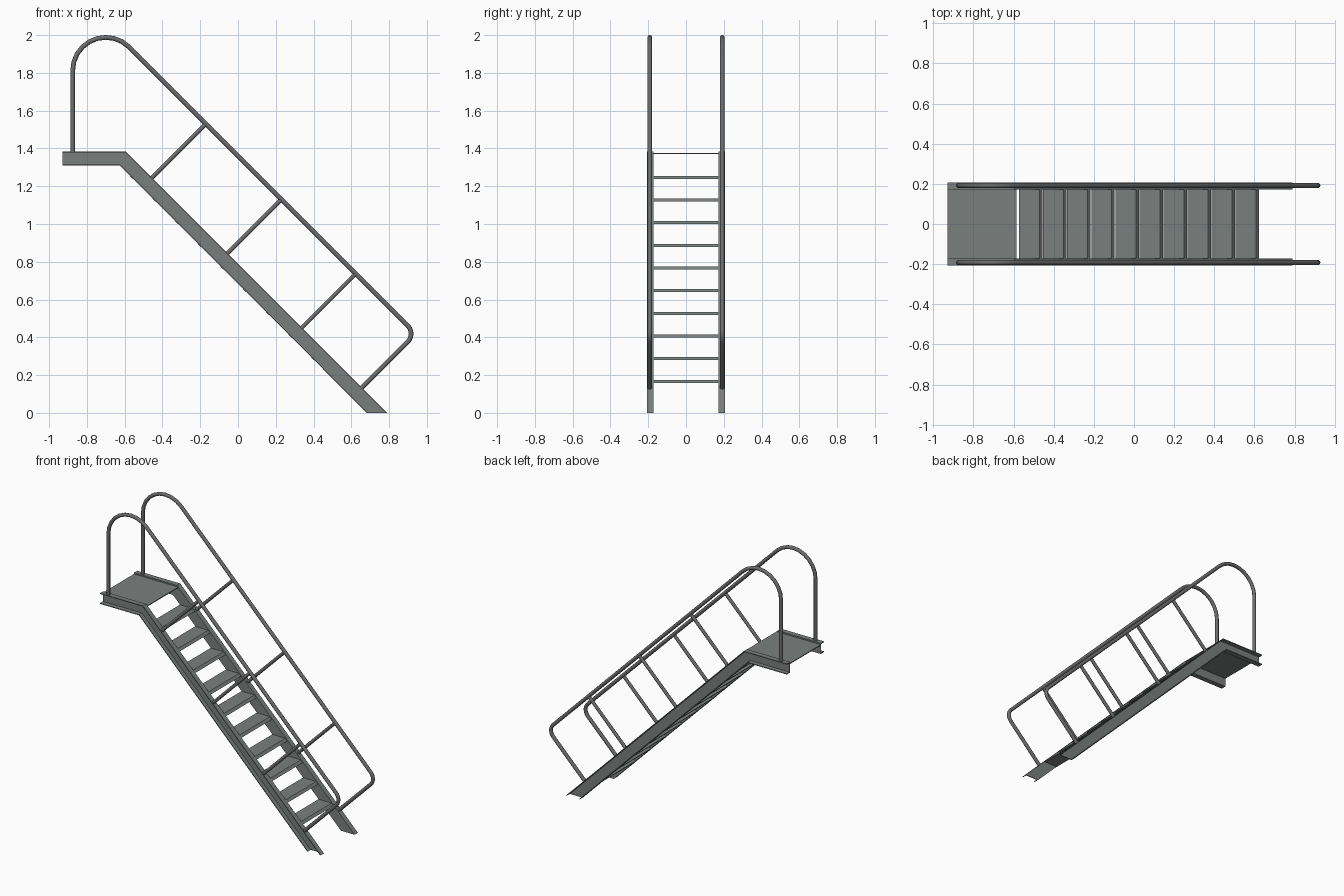
import bpy, bmesh, math

if "Cube" in bpy.data.objects:
    bpy.data.objects.remove(bpy.data.objects["Cube"])

SIDES = ((-1, "right"), (1, "left"))
RAIL_Y = 0.192


def paint(name, color):
    m = bpy.data.materials.new(name)
    m.diffuse_color = (*color, 1)
    m.use_nodes = True
    m.node_tree.nodes["Principled BSDF"].inputs["Base Color"].default_value = m.diffuse_color
    return m


STEEL = paint("steel", (0.195, 0.215, 0.21))
TUBE = paint("tube_steel", (0.15, 0.152, 0.15))


def loft(name, rings):
    """Closed solid through a list of equal-length rings."""
    bm = bmesh.new()
    vs = [[bm.verts.new(p) for p in ring] for ring in rings]
    n = len(vs[0])
    for a, b in zip(vs, vs[1:]):
        for i in range(n):
            j = (i + 1) % n
            bm.faces.new((a[i], a[j], b[j], b[i]))
    bm.faces.new(vs[0])
    bm.faces.new(vs[-1])
    bmesh.ops.recalc_face_normals(bm, faces=bm.faces)
    me = bpy.data.meshes.new(name)
    bm.to_mesh(me)
    bm.free()
    me.materials.append(STEEL)
    ob = bpy.data.objects.new(name, me)
    bpy.context.collection.objects.link(ob)


def slab(name, profile):
    """x-z profile extruded between the stringers."""
    loft(name, [[(x, y, z) for x, z in profile] for y in (-0.172, 0.172)])


def arc(cx, cz, r, a0, a1, n):
    angles = [math.radians(a0 + (a1 - a0) * i / n) for i in range(n + 1)]
    return [(cx + r * math.cos(a), cz + r * math.sin(a)) for a in angles]


def tube(name, pts, y, r):
    """Round tube along an x-z path, turned into a mesh."""
    cu = bpy.data.curves.new(name, 'CURVE')
    cu.dimensions = '3D'
    cu.bevel_depth = r
    cu.bevel_resolution = 3
    cu.use_fill_caps = True
    cu.materials.append(TUBE)
    sp = cu.splines.new('POLY')
    sp.points.add(len(pts) - 1)
    for p, (x, z) in zip(sp.points, pts):
        p.co = (x, y, z, 1)
    ob = bpy.data.objects.new(name, cu)
    bpy.context.collection.objects.link(ob)
    bpy.ops.object.select_all(action='DESELECT')
    ob.select_set(True)
    bpy.context.view_layer.objects.active = ob
    bpy.ops.object.convert(target='MESH')
    bpy.ops.object.shade_smooth_by_angle(angle=math.radians(40))


def channel_ring(s, top, bottom, profile):
    """Channel outline placed between a top and a bottom x-z point."""
    return [(top[0] + (bottom[0] - top[0]) * d, s * y,
             top[1] + (bottom[1] - top[1]) * d) for y, d in profile]


# Stringers: channels opening outward, bent from platform into the slope
stations = (((-0.93, 1.385), (-0.93, 1.31)),
            ((-0.595, 1.385), (-0.626, 1.31)),
            ((0.789, 0.0), (0.682, 0.0)))
T = 0.07
channel = ((0.207, 0), (0.207, T), (0.176, T), (0.176, 1 - T),
           (0.207, 1 - T), (0.207, 1), (0.171, 1), (0.171, 0))
for s, side in SIDES:
    loft(side + "_stringer", [channel_ring(s, t, b, channel) for t, b in stations])

# Platform plate
slab("platform", ((-0.93, 1.370), (-0.585, 1.370), (-0.585, 1.376), (-0.93, 1.376)))

# Treads, front and back edges cut parallel to the slope
for i in range(10):
    x, z = -0.12 * i, 0.167 + 0.12 * i
    slab(f"tread_{i + 1}", ((x + 0.624, z - 0.008), (x + 0.609, z + 0.008),
                            (x + 0.507, z + 0.008), (x + 0.522, z - 0.008)))

# Handrails: post, top bow, sloping rail, lower corner, return to stringer
c = 0.9415 - 0.06 * math.sqrt(2)
rail = ([(-0.875, 1.38)] + arc(-0.70, 1.813, 0.175, 180, 45, 9)
        + arc(c, 0.419, 0.06, 45, -45, 6) + [(0.654, 0.132)])
for s, side in SIDES:
    tube(side + "_handrail", rail, s * RAIL_Y, 0.0125)
    # Struts square to the slope, at constant x - z
    for n, k in enumerate((-1.70, -0.90, -0.113)):
        ends = [((q + k) / 2, (q - k) / 2) for q in (0.782, 1.358)]
        tube(f"{side}_strut_{n + 1}", ends, s * RAIL_Y, 0.0115)
